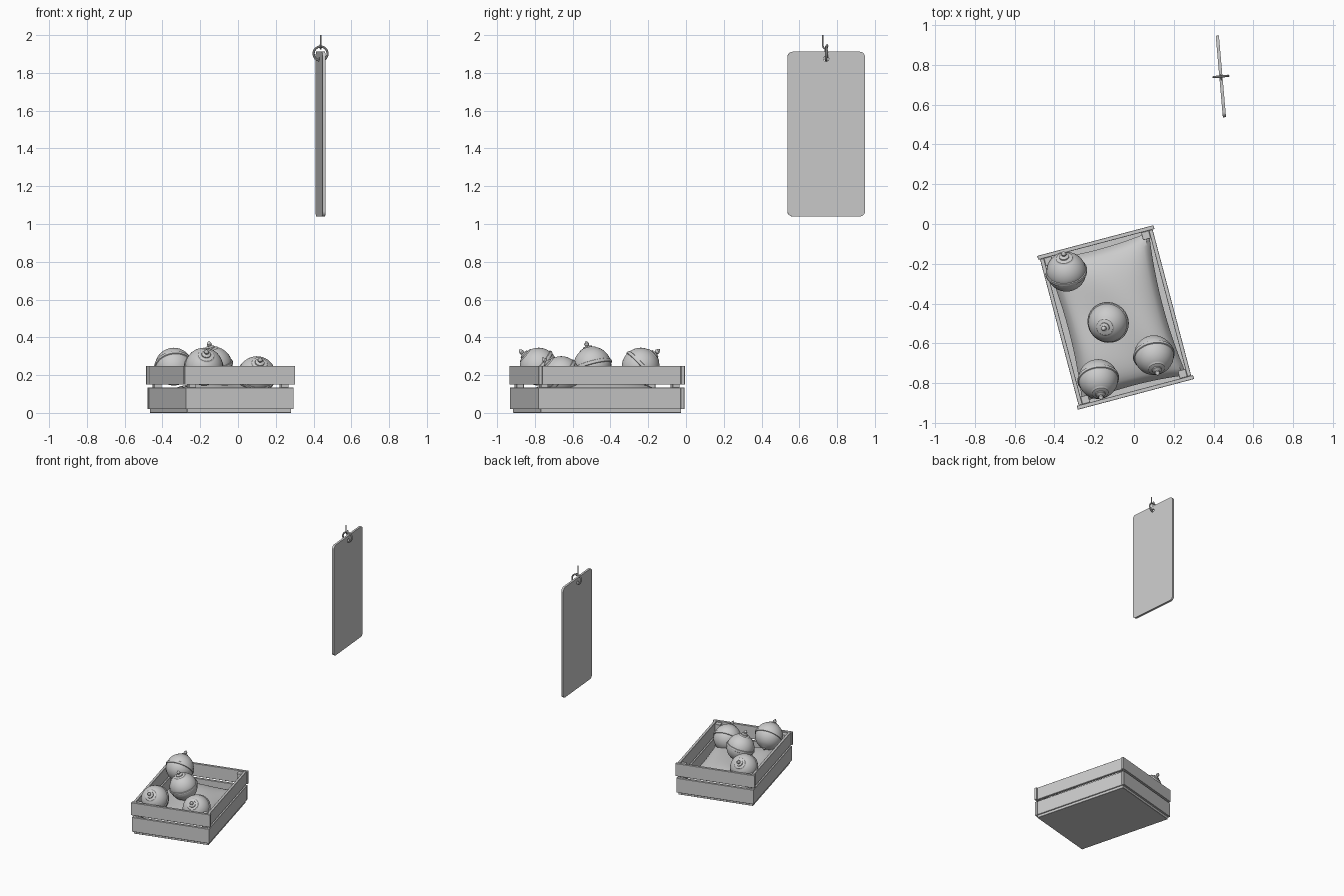
import bpy, bmesh, math
from mathutils import Vector, Matrix

cube = bpy.data.objects.get("Cube")
if cube:
    bpy.data.objects.remove(cube)

grey = bpy.data.materials.new("plain_grey")
grey.use_nodes = True
grey.diffuse_color = (0.6, 0.6, 0.6, 1)
grey.node_tree.nodes["Principled BSDF"].inputs["Base Color"].default_value = (0.6, 0.6, 0.6, 1)

CRATE = Matrix.Translation((-0.0925, -0.47, 0)) @ Matrix.Rotation(math.radians(14.8), 4, "Z")
TAG = Matrix.Translation((0.437, 0.742, 0)) @ Matrix.Rotation(math.radians(5), 4, "Z")


def add_mesh(name, bm, matrix, smooth=False):
    bmesh.ops.recalc_face_normals(bm, faces=bm.faces)
    mesh = bpy.data.meshes.new(name)
    bm.to_mesh(mesh)
    bm.free()
    mesh.materials.append(grey)
    obj = bpy.data.objects.new(name, mesh)
    obj.matrix_world = matrix
    bpy.context.collection.objects.link(obj)
    if smooth:
        bpy.ops.object.select_all(action="DESELECT")
        obj.select_set(True)
        bpy.context.view_layer.objects.active = obj
        bpy.ops.object.shade_smooth_by_angle(angle=math.radians(35))
    return obj


def box(name, center, size, tilt=0):
    bm = bmesh.new()
    bmesh.ops.create_cube(bm, size=1)
    bmesh.ops.scale(bm, vec=size, verts=bm.verts)
    bmesh.ops.bevel(bm, geom=bm.edges[:], offset=0.0015, segments=1, affect="EDGES")
    spin = Matrix.Rotation(math.radians(tilt), 4, "Z")
    return add_mesh(name, bm, CRATE @ Matrix.Translation(center) @ spin)


def lathe(name, profile, matrix, steps=32):
    bm = bmesh.new()
    verts = [bm.verts.new((r, 0, z)) for r, z in profile]
    edges = [bm.edges.new(pair) for pair in zip(verts, verts[1:])]
    bmesh.ops.spin(bm, geom=verts + edges, axis=(0, 0, 1), cent=(0, 0, 0),
                   angle=math.tau, steps=steps)
    bmesh.ops.remove_doubles(bm, verts=bm.verts, dist=0.0001)
    return add_mesh(name, bm, matrix, True)


# Crate: floor, two rows of planks and corner posts
box("crate_floor", (0, 0, 0.012), (0.57, 0.77, 0.024))
for row, z, height, length in (("lower", 0.077, 0.114, 0.59), ("upper", 0.199, 0.100, 0.605)):
    for side, s in (("left", 1), ("right", -1)):
        box(f"{row}_{side}_plank", (s * 0.283, 0, z), (0.02, 0.76, height))
    for side, s in (("back", 1), ("front", -1)):
        box(f"{row}_{side}_plank", (0, s * 0.39, z), (length, 0.02, height))
for sx in (-1, 1):
    for sy in (-1, 1):
        box("corner_post", (sx * 0.253, sy * 0.36, 0.13), (0.04, 0.04, 0.22))

# Cushion: domed grid with sides drawn inwards
bm = bmesh.new()
bmesh.ops.create_grid(bm, x_segments=28, y_segments=36, size=1)
for v in bm.verts:
    x, y = v.co.x, v.co.y
    dome = ((1 - x ** 4) * (1 - y ** 4)) ** 0.5
    v.co = (x * 0.272 * (1 - 0.10 * (1 - y * y)), y * 0.372 * (1 - 0.05 * (1 - x * x)),
            0.06 + 0.1 * dome + 0.008 * math.sin(4 * x + 3 * y) * dome)
add_mesh("cushion", bm, CRATE, True)

# Baubles: ball with raised band, stepped cap and pointed bottom knob
R = 0.1
band = [(R - 0.001, -0.010), (R + 0.004, -0.008), (R + 0.006, 0),
        (R + 0.004, 0.008), (R - 0.001, 0.010)]
knob = [(0.009, 0.111), (0.013, 0.117), (0.013, 0.123), (0.007, 0.131), (0, 0.139)]
arc = [math.radians(a) for a in range(10, 61, 5)]
upper = [(R * math.cos(a), R * math.sin(a)) for a in arc]
cap = [(0.045, 0.089), (0.042, 0.094), (0.030, 0.098), (0.025, 0.099),
       (0.024, 0.105), (0.012, 0.108)] + knob
lower = [(r, -z) for r, z in reversed(upper)]
base = [(0, -0.116), (0.008, -0.110), (0.010, -0.103), (0.020, -0.099), (0.036, -0.093)]
profile = base + lower + band + upper + cap
for center, axis in (((-0.34, -0.24, 0.245), (-0.015, 0.10, 0.09)),
                     ((-0.13, -0.495, 0.25), (-0.025, -0.035, 0.13)),
                     ((0.10, -0.66, 0.20), (0.02, -0.10, 0.09)),
                     ((-0.18, -0.78, 0.245), (0.015, -0.10, 0.085))):
    turn = Vector(axis).to_track_quat("Z", "Y").to_matrix().to_4x4()
    lathe("bauble", profile, Matrix.Translation(center) @ turn)

# Hanging tag: rounded rectangle with a hole
outline = []
W, LOW, HIGH, C = 0.206, 1.04, 1.912, 0.028
for i, (cx, cz) in enumerate(((W - C, HIGH - C), (C - W, HIGH - C),
                              (C - W, LOW + C), (W - C, LOW + C))):
    for k in range(7):
        a = math.radians(90 * i + 15 * k)
        outline.append((cx + C * math.cos(a), cz + C * math.sin(a)))
hole = [(0.014 * math.cos(a), 1.875 + 0.014 * math.sin(a))
        for a in (math.tau * k / 16 for k in range(16))]
curve = bpy.data.curves.new("hanging_tag", "CURVE")
curve.dimensions = "2D"
curve.fill_mode = "BOTH"
curve.extrude = 0.008
for loop in (outline, hole):
    spline = curve.splines.new("POLY")
    spline.points.add(len(loop) - 1)
    for point, (x, z) in zip(spline.points, loop):
        point.co = (x, z, 0, 1)
    spline.use_cyclic_u = True
curve.materials.append(grey)
tag = bpy.data.objects.new("hanging_tag", curve)
upright = Matrix(((0, 0, 1, 0), (1, 0, 0, 0), (0, 1, 0, 0), (0, 0, 0, 1)))
tag.matrix_world = TAG @ upright
bpy.context.collection.objects.link(tag)

# Ring through the hole
tube = [(0.037 + 0.006 * math.cos(a), 0.006 * math.sin(a))
        for a in (math.tau * k / 10 for k in range(11))]
lathe("tag_ring", tube, TAG @ Matrix.Translation((0, 0, 1.902)) @ Matrix.Rotation(math.pi / 2, 4, "X"))

# Wire hook
hook = bpy.data.curves.new("wire_hook", "CURVE")
hook.dimensions = "3D"
hook.bevel_depth = 0.004
hook.use_fill_caps = True
path = hook.splines.new("POLY")
points = ((-0.018, 2.0), (-0.018, 1.945), (-0.014, 1.932), (-0.004, 1.927),
          (0.006, 1.932), (0.008, 1.943), (0.003, 1.951))
path.points.add(len(points) - 1)
for point, (y, z) in zip(path.points, points):
    point.co = (0, y, z, 1)
hook.materials.append(grey)
hook_obj = bpy.data.objects.new("wire_hook", hook)
hook_obj.matrix_world = TAG
bpy.context.collection.objects.link(hook_obj)
